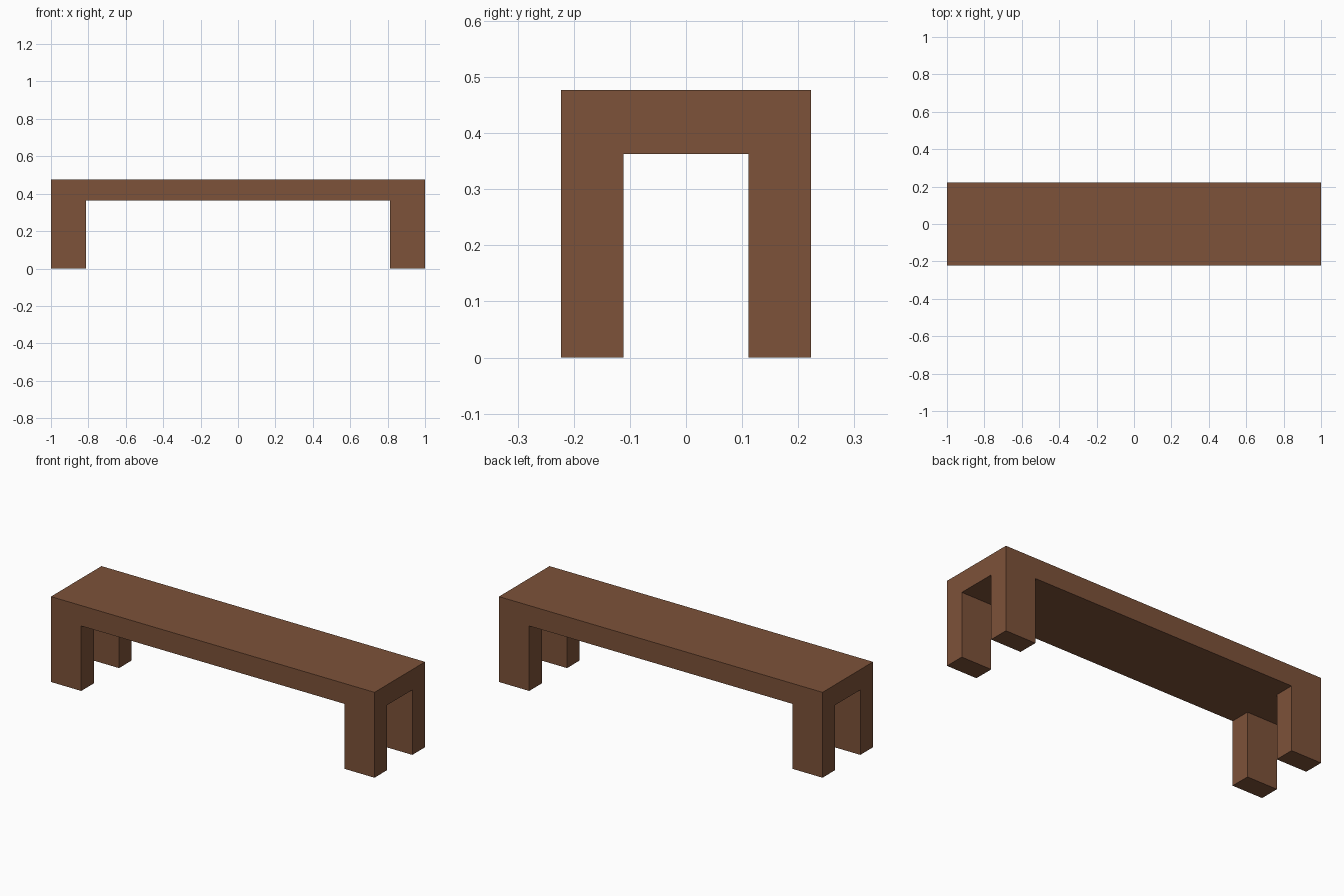
import bpy, bmesh, math

if "Cube" in bpy.data.objects:
    bpy.data.objects.remove(bpy.data.objects["Cube"])

X, Y, H = 1.0, 0.223, 0.477        # half length, half depth, height
XI, YI, ZI = 0.813, 0.111, 0.363   # inner leg faces, underside of seat

wood = bpy.data.materials.new("brown wood")
wood.diffuse_color = (0.205, 0.084, 0.041, 1)
wood.use_nodes = True
wood.node_tree.nodes["Principled BSDF"].inputs["Base Color"].default_value = wood.diffuse_color

bm = bmesh.new()

# Seat slab, sliced so the corner cells match the legs
bmesh.ops.create_cube(bm, size=1)
for v in bm.verts:
    v.co = (v.co.x * 2 * X, v.co.y * 2 * Y, H if v.co.z > 0 else ZI)
for axis, d in (("x", XI), ("y", YI)):
    n = (1, 0, 0) if axis == "x" else (0, 1, 0)
    for s in (-d, d):
        bmesh.ops.bisect_plane(bm, geom=bm.verts[:] + bm.edges[:] + bm.faces[:],
                               plane_co=[c * s for c in n], plane_no=n)

# Four corner legs pulled down from the underside
bm.normal_update()
corners = [f for f in bm.faces if f.normal.z < -0.9
           and abs(f.calc_center_median().x) > XI
           and abs(f.calc_center_median().y) > YI]
for f in corners:
    leg = bmesh.ops.extrude_discrete_faces(bm, faces=[f])["faces"][0]
    for v in leg.verts:
        v.co.z = 0

# Merge coplanar faces into clean panels
bmesh.ops.dissolve_limit(bm, angle_limit=math.radians(1),
                         verts=bm.verts[:], edges=bm.edges[:])
bmesh.ops.recalc_face_normals(bm, faces=bm.faces[:])

mesh = bpy.data.meshes.new("bench")
bm.to_mesh(mesh)
bm.free()
mesh.materials.append(wood)
bench = bpy.data.objects.new("bench", mesh)
bpy.context.collection.objects.link(bench)
